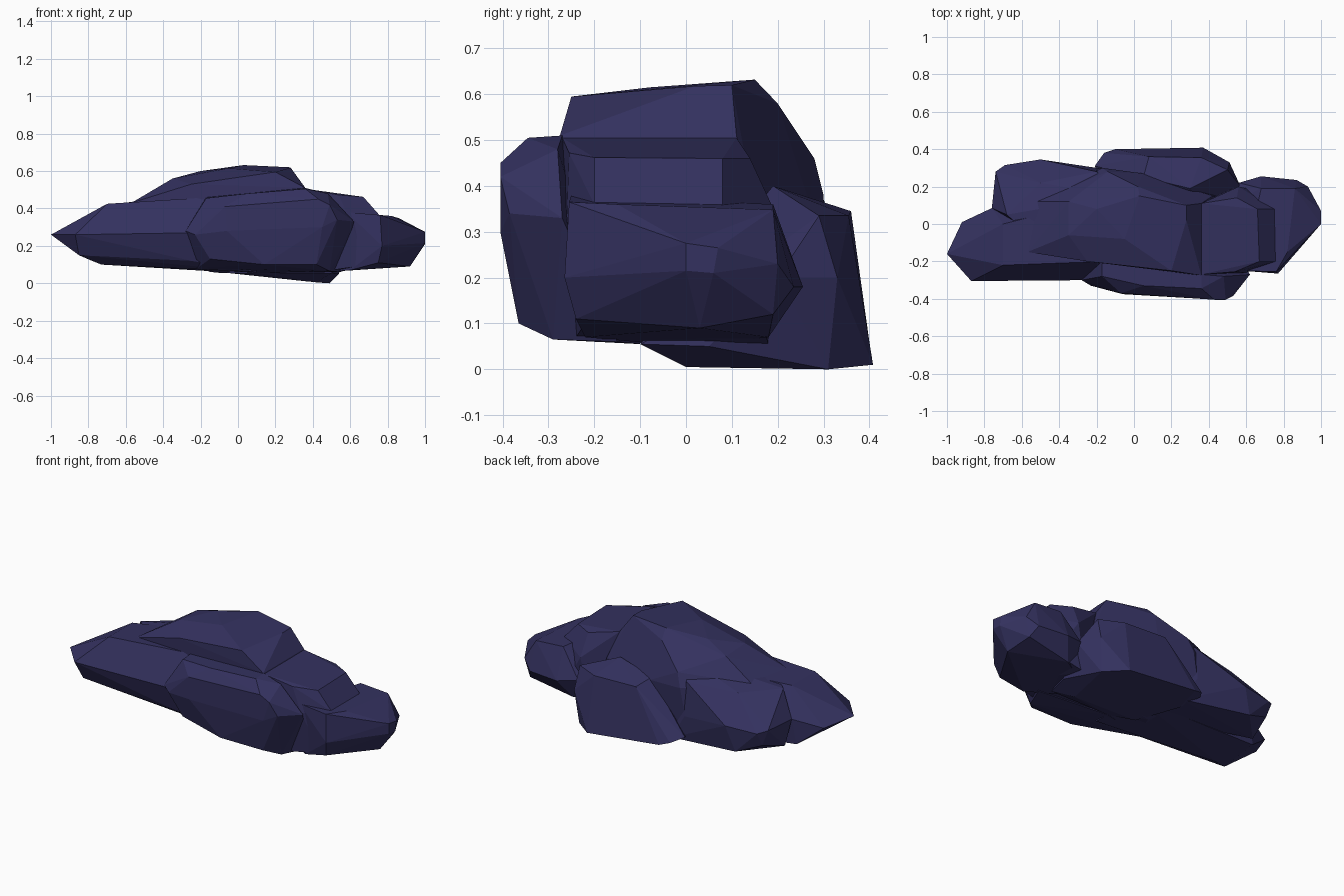
import bpy, bmesh

stone = bpy.data.materials.new("dark indigo stone")
stone.diffuse_color = (0.034, 0.031, 0.115, 1)


def boulder(name, *rings):
    """Flat-faceted boulder: convex skin around a few corner rings."""
    bm = bmesh.new()
    for ring in rings:
        for p in ring:
            bm.verts.new(p)
    bmesh.ops.convex_hull(bm, input=bm.verts[:])
    loose = [v for v in bm.verts if not v.link_faces]
    bmesh.ops.delete(bm, geom=loose, context='VERTS')
    bmesh.ops.dissolve_limit(bm, angle_limit=0.07, verts=bm.verts[:], edges=bm.edges[:])
    bmesh.ops.recalc_face_normals(bm, faces=bm.faces[:])
    me = bpy.data.meshes.new(name)
    bm.to_mesh(me)
    bm.free()
    me.materials.append(stone)
    ob = bpy.data.objects.new(name, me)
    bpy.context.collection.objects.link(ob)
    return ob


# long pointed slab at the left: top, waist, base
boulder("left_front_slab",
        [(-.70, -.22, .425), (-.70, 0, .425), (-.15, -.20, .46), (-.10, .15, .46)],
        [(-1, -.16, .26), (-.87, -.305, .26), (-.92, .01, .23), (-.76, .085, .27),
         (-.25, -.30, .27), (.10, -.25, .27)],
        [(-.85, -.25, .15), (-.73, -.17, .10), (-.78, .07, .12), (-.45, -.19, .10),
         (-.25, -.25, .12), (.10, -.20, .06), (.10, .15, .05)])

# shoulder behind the slab
boulder("left_rear_slab",
        [(-.68, .05, .42), (-.57, -.05, .425), (-.50, .22, .41), (-.10, .15, .50), (-.20, .28, .42)],
        [(-.76, .085, .27), (-.74, .28, .27), (-.69, .315, .25), (-.50, .345, .26), (-.20, .30, .22)],
        [(-.74, .12, .12), (-.70, .28, .17), (-.55, .32, .11), (-.10, .28, .06), (0, 0, .06)])

# high central hump
boulder("central_hump",
        [(.03, .15, .632), (.28, .10, .62), (.28, .02, .618), (-.05, -.08, .615),
         (.20, -.25, .595), (-.20, .08, .60), (-.35, -.06, .56)],
        [(-.35, .12, .55), (-.25, -.20, .53), (.36, .11, .51), (.36, -.275, .51),
         (.02, .20, .58), (-.14, .28, .46)],
        [(-.57, -.15, .43), (-.52, .12, .43), (-.17, .30, .38), (.05, .27, .36), (.42, .15, .35)],
        [(-.2, -.2, .10), (-.22, .29, .11), (.5, -.2, .07), (.5, .15, .05), (-.1, .0, .055)])

# bulging rock on the front face
boulder("front_boulder",
        [(-.17, -.28, .455), (.05, -.33, .48), (.36, -.345, .505), (.36, -.27, .51),
         (-.17, -.20, .46), (.48, -.28, .48)],
        [(-.07, -.37, .41), (.43, -.405, .45), (.49, -.405, .42), (.53, -.385, .34), (.45, -.405, .30),
         (-.06, -.375, .28), (-.28, -.30, .28), (-.23, -.33, .26), (.62, -.27, .33)],
        [(-.15, -.31, .13), (.14, -.365, .10), (.42, -.365, .10), (.49, -.29, .065),
         (-.22, -.20, .08), (.55, -.15, .06), (.10, -.10, .055)])

# stepped shoulder between hump and right end
boulder("right_shoulder",
        [(.36, -.27, .505), (.36, .11, .505), (.54, -.255, .472), (.67, -.20, .462),
         (.66, .08, .46), (.55, .14, .46)],
        [(.76, -.20, .36), (.75, .08, .36), (.56, .20, .33), (.60, -.26, .33)],
        [(.70, -.22, .10), (.70, .17, .10), (.50, -.24, .07), (.50, .18, .05)])

# rounded rock at the right end
boulder("right_boulder",
        [(.76, -.255, .365), (.82, -.15, .36), (.86, .19, .348), (.68, .19, .36), (.58, -.25, .38)],
        [(1, 0, .275), (1, .07, .265), (1, .06, .21), (1, 0, .215), (.93, .20, .23),
         (.77, -.265, .20), (.87, .235, .18), (.68, .255, .18), (.56, .22, .2)],
        [(.92, .03, .09), (.90, .19, .12), (.75, -.24, .11), (.60, -.22, .07), (.62, .18, .07), (.3, 0, .05)])

# leaning rock at the back, the lowest part
boulder("rear_boulder",
        [(.08, .36, .345), (.36, .355, .335), (.50, .29, .335), (.30, .19, .40), (.05, .25, .37)],
        [(-.21, .31, .10), (-.16, .38, .08), (.51, .33, .20), (.57, .20, .20)],
        [(-.10, .40, .06), (.10, .405, .035), (.37, .408, .01), (.49, .31, 0), (.42, 0, .005),
         (.54, .05, .05), (-.15, .20, .06), (.1, -.10, .055), (.5, -.1, .055), (-.05, -.05, .055)])
